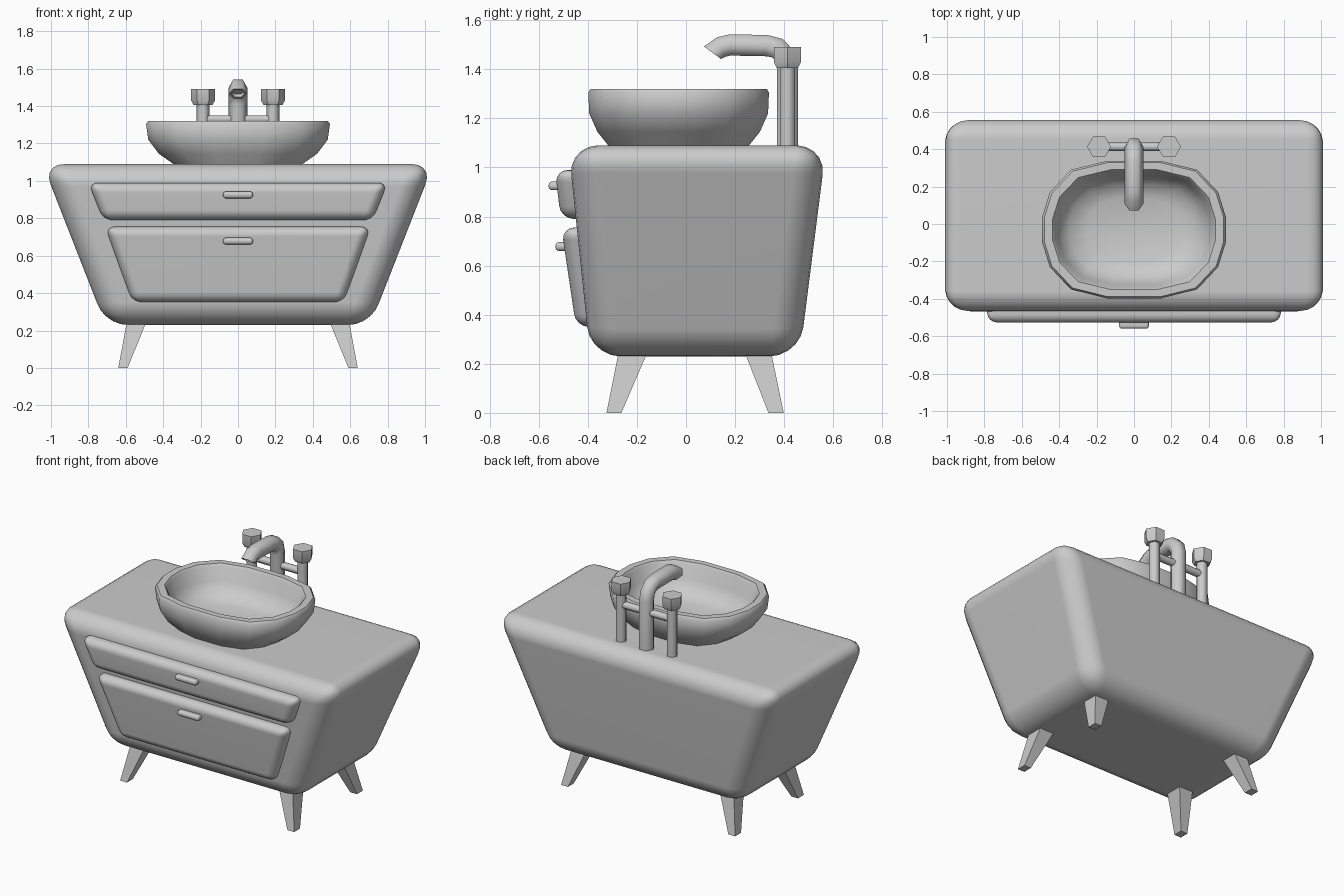
import bpy, bmesh
from math import cos, sin, pi, radians
from mathutils import Vector

if "Cube" in bpy.data.objects:
    bpy.data.objects.remove(bpy.data.objects["Cube"])


def loft(name, rings, bevel=0, segments=4, smooth=35):
    """Skin a stack of equal-length rings, cap both ends, optionally round all edges."""
    bm = bmesh.new()
    rows = [[bm.verts.new(p) for p in ring] for ring in rings]
    n = len(rows[0])
    for a, b in zip(rows, rows[1:]):
        for i in range(n):
            j = (i + 1) % n
            bm.faces.new((a[i], a[j], b[j], b[i]))
    bm.faces.new(rows[0][::-1])
    bm.faces.new(rows[-1])
    bmesh.ops.recalc_face_normals(bm, faces=bm.faces)
    if bevel:
        bmesh.ops.bevel(bm, geom=bm.edges[:], offset=bevel, segments=segments,
                        profile=0.5, affect='EDGES')
    mesh = bpy.data.meshes.new(name)
    bm.to_mesh(mesh)
    bm.free()
    ob = bpy.data.objects.new(name, mesh)
    bpy.context.collection.objects.link(ob)
    if smooth:
        bpy.ops.object.select_all(action='DESELECT')
        ob.select_set(True)
        bpy.context.view_layer.objects.active = ob
        bpy.ops.object.shade_smooth_by_angle(angle=radians(smooth))
    if bevel:
        ob.modifiers.new("even_shading", 'WEIGHTED_NORMAL').keep_sharp = True
    return ob


def rect(z, x0, x1, y0, y1):
    return [(x0, y0, z), (x1, y0, z), (x1, y1, z), (x0, y1, z)]


def hexagon(centre, r, u, v):
    c, u, v = Vector(centre), Vector(u), Vector(v)
    return [c + r * (cos(i * pi / 3) * u + sin(i * pi / 3) * v) for i in range(6)]


X, Y, Z = (1, 0, 0), (0, 1, 0), (0, 0, 1)

# Cabinet body
loft("cabinet", [rect(0.23, -0.708, 0.708, -0.39, 0.463),
                 rect(1.09, -1.045, 1.045, -0.48, 0.572)], bevel=0.12, segments=5)

# Drawers: name, bottom (z, half width, front y), top (z, half width, front y)
for name, (z0, w0, f0), (z1, w1, f1) in (
        ("upper_drawer", (0.79, 0.72, -0.510), (0.99, 0.80, -0.534)),
        ("lower_drawer", (0.35, 0.565, -0.448), (0.755, 0.71, -0.508))):
    loft(name, [rect(z0, -w0, w0, f0, f0 + 0.16),
                rect(z1, -w1, w1, f1, f1 + 0.16)], bevel=0.052)

# Drawer handles
for name, z, y in (("upper_handle", 0.925, -0.56), ("lower_handle", 0.678, -0.532)):
    loft(name, [rect(z - 0.018, -0.08, 0.08, y, y + 0.07),
                rect(z + 0.018, -0.08, 0.08, y, y + 0.07)], bevel=0.015, segments=3)

# Splayed, tapered legs
for side, s in (("left", -1), ("right", 1)):
    for place, foot, top in (("front", (-0.324, -0.263), (-0.27, -0.147)),
                             ("back", (0.336, 0.398), (0.23, 0.342))):
        loft(f"{place}_{side}_leg", [rect(0, s * 0.59, s * 0.64, *foot),
                                     rect(0.27, s * 0.48, s * 0.59, *top)], smooth=0)

# Basin: sixteen-sided oval, mirrored from one quadrant
quad = [(0.492, 0.065), (0.45, 0.2), (0.337, 0.32), (0.142, 0.368)]
half = quad + [(-x, y) for x, y in reversed(quad)]
oval = half + [(-x, -y) for x, y in half]
# (x scale, y scale, height) from the outer foot, over the rim, to the inner floor
profile = [(0.66, 0.74, 1.06), (0.70, 0.78, 1.09), (0.86, 0.90, 1.145),
           (0.975, 0.99, 1.22), (1, 1, 1.305), (0.975, 0.975, 1.32),
           (0.885, 0.87, 1.32), (0.86, 0.84, 1.305), (0.82, 0.79, 1.22),
           (0.70, 0.66, 1.15), (0.50, 0.46, 1.12)]
loft("basin", [[(x * sx, y * sy - 0.03, z) for x, y in oval] for sx, sy, z in profile],
     smooth=50)

# Spout: hexagonal tube bent forward, with a recessed mouth
path = [(0.413, 1.05), (0.413, 1.41), (0.402, 1.455), (0.372, 1.486), (0.33, 1.496),
        (0.18, 1.499), (0.145, 1.491), (0.108, 1.467)]
rings = []
for i, (y, z) in enumerate(path):
    a, b = path[max(i - 1, 0)], path[min(i + 1, len(path) - 1)]
    n = Vector((0, b[1] - a[1], a[0] - b[0])).normalized()
    if i == len(path) - 1:
        n = Vector((0, -0.81, 0.59))
    rings.append(hexagon((0, y, z), 0.05, X, n))
rings.append(hexagon((0, 0.108, 1.467), 0.036, X, n))
rings.append(hexagon((0, 0.124, 1.482), 0.034, X, n))
loft("spout", rings, smooth=62)

# Tap columns with hexagonal knobs
for side, s in (("left", -1), ("right", 1)):
    x = s * 0.187
    loft(f"{side}_tap_column", [hexagon((x, 0.413, z), 0.035, X, Y) for z in (1.05, 1.42)],
         smooth=62)
    loft(f"{side}_tap_knob", [hexagon((x, 0.413, z), r, X, Y)
                              for z, r in ((1.405, 0.05), (1.43, 0.064), (1.49, 0.064))],
         smooth=30)

# Bar joining the taps and spout
loft("tap_crossbar", [hexagon((x, 0.413, 1.33), 0.024, Y, Z) for x in (-0.187, 0.187)],
     smooth=62)
